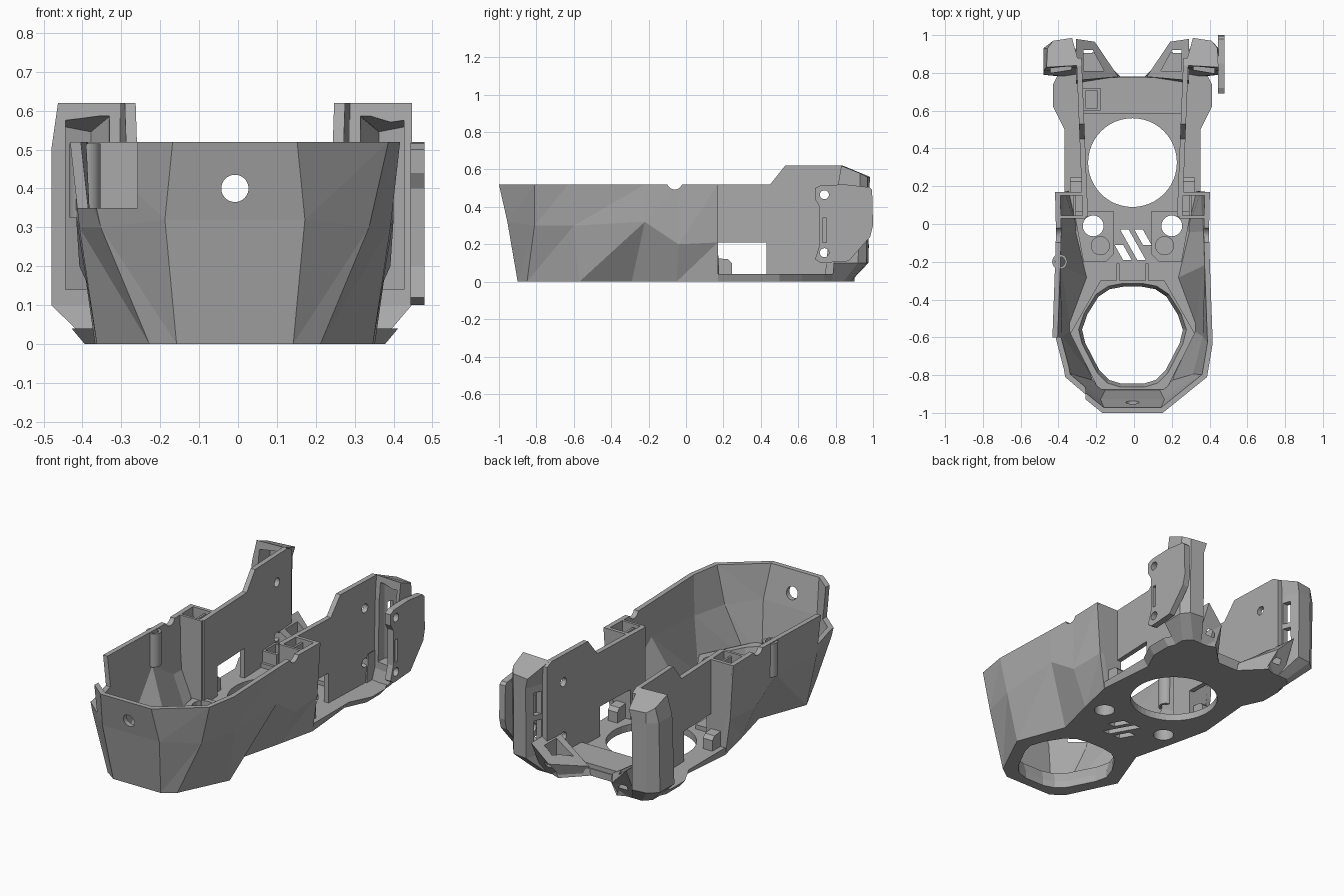
import bpy, bmesh, math
from mathutils import Matrix, Vector

old = bpy.data.objects.get("Cube")
if old:
    bpy.data.objects.remove(old, do_unlink=True)

grey = bpy.data.materials.new("warm grey plastic")
grey.use_nodes = True
COL = (0.4, 0.4, 0.4, 1)
grey.diffuse_color = COL
grey.node_tree.nodes["Principled BSDF"].inputs["Base Color"].default_value = COL
AXIS = Vector((-.008, 0, 0))  # plane of symmetry, offset by the one-sided wing


def finish(name, bm):
    bmesh.ops.recalc_face_normals(bm, faces=bm.faces)
    bmesh.ops.translate(bm, verts=bm.verts, vec=AXIS)
    me = bpy.data.meshes.new(name)
    bm.to_mesh(me)
    bm.free()
    me.materials.append(grey)
    ob = bpy.data.objects.new(name, me)
    bpy.context.collection.objects.link(ob)
    return ob


def loft(name, rings, closed=True):
    """Skin a stack of rings: a capped solid, or an open sheet of mirrored facets."""
    bm = bmesh.new()
    vs = [[bm.verts.new(p) for p in r] for r in rings]
    n = len(vs[0])
    for a, b in zip(vs, vs[1:]):
        for i in range(n if closed else n - 1):
            j = (i + 1) % n
            if closed or i == n // 2 - 1:
                bm.faces.new((a[i], a[j], b[j], b[i]))
            elif i >= n // 2:
                bm.faces.new((a[i], a[j], b[j]))
                bm.faces.new((a[i], b[j], b[i]))
            else:
                bm.faces.new((a[i], a[j], b[i]))
                bm.faces.new((a[j], b[j], b[i]))
    if closed:
        bm.faces.new(vs[0][::-1])
        bm.faces.new(vs[-1])
    return finish(name, bm)


def prism(name, plan, z0, z1):
    return loft(name, [[(x, y, z) for x, y in plan] for z in (z0, z1)])


def box(name, x0, x1, y0, y1, z0, z1):
    x0, x1 = sorted((x0, x1))
    return prism(name, [(x0, y0), (x1, y0), (x1, y1), (x0, y1)], z0, z1)


def side_profile(name, prof, x_at):
    """Extrude a (y, z) profile sideways between two x functions of y."""
    return loft(name, [[(f(y), y, z) for y, z in prof] for f in x_at])


def rod(name, c, r, depth, axis="Z"):
    bm = bmesh.new()
    turn = {"X": Matrix.Rotation(math.pi / 2, 4, "Y"),
            "Y": Matrix.Rotation(math.pi / 2, 4, "X"), "Z": Matrix()}[axis]
    bmesh.ops.create_cone(bm, cap_ends=True, segments=48, radius1=r, radius2=r,
                          depth=depth, matrix=Matrix.Translation(c) @ turn)
    return finish(name, bm)


def apply(ob, mod):
    bpy.context.view_layer.objects.active = ob
    bpy.ops.object.modifier_apply(modifier=mod.name)


def cut(ob, *cutters):
    for c in cutters:
        c.hide_render = True
        m = ob.modifiers.new("cut", "BOOLEAN")
        m.operation, m.solver, m.object = "DIFFERENCE", "EXACT", c
        apply(ob, m)
        bpy.data.objects.remove(c, do_unlink=True)


def both(half):
    """Mirror a half outline running from the front to the back."""
    return [(-p[0], *p[1:]) for p in reversed(half)] + list(half)


# Faceted front cowl: waisted foot, flared middle, level rim
foot = [(.15, -.9), (.22, -.85), (.355, -.57), (.25, -.29), (.31, -.05), (.36, .17)]
middle = [(.18, -.955, .32), (.345, -.81, .3), (.4, -.6, .3),
          (.408, -.22, .32), (.4, -.04, .2), (.39, .17, .21)]
rim = [(.16, -1), (.395, -.81), (.425, -.63), (.41, -.22), (.405, -.04), (.41, .17)]
cowl = loft("front_cowl", [both([(x, y, 0) for x, y in foot]), both(middle),
                           both([(x, y, .52) for x, y in rim])], closed=False)
# make the faces point outwards before thickening inwards
if sum(p.normal.dot(Vector((p.center.x, p.center.y + .4, 0)))
       for p in cowl.data.polygons) < 0:
    cowl.data.flip_normals()
solid = cowl.modifiers.new("wall", "SOLIDIFY")
solid.thickness, solid.offset, solid.use_even_offset = .028, -1, True
apply(cowl, solid)
for v in cowl.data.vertices:  # level the rim and the foot
    v.co.z = .52 if v.co.z > .46 else 0 if v.co.z < .06 else v.co.z
cut(cowl,
    rod("c", (0, -.95, .4), .035, .3, "Y"),
    rod("c", (0, -.06, .535), .042, 2, "X"),
    box("c", -.6, -.25, -1.1, -.6, .35, .7))

# Floor plate with a chamfered edge at the rear
plan = foot + [(.36, .5), (.42, .62), (.42, .74), (.37, .84), (.2, .9), (.07, .78)]
low = [(x * .92 if y > .4 else x, y) for x, y in plan]
floor = loft("floor_plate", [both([(x, y, z) for x, y in p])
                             for p, z in ((low, 0), (plan, .04))])
opening = [(.06, -.845), (.125, -.825), (.175, -.775), (.25, -.63), (.267, -.56),
           (.24, -.48), (.18, -.385), (.12, -.345), (.05, -.332)]
slits = [prism("c", [(x, y), (x + .045, y), (x + .045 - w, y + h), (x - w, y + h)], -1, 1)
         for x, y, w, h in ((-.05, -.19, .045, .08), (.025, -.19, .09, .16),
                            (.055, -.11, .045, .08))]
cut(floor, rod("c", (0, .325, 0), .235, 1), prism("c", both(opening), -1, 1), *slits)

# Hexagonal collar around the front opening
collar = prism("front_collar", both([(.18, -.875), (.33, -.58), (.17, -.3)]), .03, .1)
cut(collar, loft("c", [both([(x * k, -.58 + (y + .58) * k, z) for x, y in opening])
                       for k, z in ((1, 0), (1, .04), (1.08, .11))]))

for s, side in ((1, "left"), (-1, "right")):
    # Screw pad and stud on the floor
    pad = prism(side + "_screw_pad", [(s * x, y) for x, y in
                ((.1, .07), (.1, -.16), (.14, -.2), (.26, -.2), (.31, .07))], .03, .065)
    for ob in (pad, floor):
        cut(ob, rod("c", (s * .208, -.01, 0), .055, 1))
    rod(side + "_stud", (s * .17, -.115, .05), .05, .05)
    box(side + "_collar_rib", s * .07, s * .085, -.3, -.21, .03, .1)

    # Tall inner side wall with its window and fixing holes
    prof = [(.04, .02), (.04, .52), (.45, .52), (.53, .62), (.84, .62), (.88, .6), (.88, .02)]
    wall = side_profile(side + "_side_wall", prof, [
        lambda y: s * (.234 + .04 * y), lambda y: s * (.262 + .04 * y)])
    cut(wall, box("c", s * .1, s * .5, .17, .43, .04, .21),
        *[rod("c", (s * .28, .74, z), .025, .2, "X") for z in (.155, .465)])
    side_profile(side + "_window_foot",
                 [(.17, .03), (.17, .125), (.225, .12), (.245, .1), (.245, .03)],
                 [lambda y: s * .27, lambda y: s * .33])

    # Square pocket joining the wall to the cowl
    for part, y0, y1, reach in (("front", .03, .045, (.31, .385, .39)),
                                ("back", .15, .17, (.345, .38, .4))):
        loft(side + "_pocket_" + part, [
            [(s * a, b, z) for a, b in ((.245, y0), (x, y0), (x, y1), (.245, y1))]
            for x, z in zip(reach, (.02, .2, .52))])
    box(side + "_pocket_rib", s * .3, s * .312, .045, .15, .03, .5)

    # Hollow rear arm with a tapered foot, sloping cap and slotted inner corner
    e = .455 if s > 0 else .472
    rings = [
        [(.28, .78, 0), (.37, .78, 0), (.37, .84, 0), (.33, .88, 0), (.27, .88, 0)],
        [(.28, .82, .1), (e, .79, .1), (e, .92, .1), (.42, .965, .1), (.335, .975, .1)],
        [(.28, .83, .5), (e, .81, .5), (e, .93, .5), (.42, .97, .5), (.335, .98, .5)],
        [(.28, .84, .62), (.455, .83, .62), (.45, .93, .58), (.42, .97, .56), (.32, .985, .56)]]
    arm = loft(side + "_rear_arm", [[(s * x, y, z) for x, y, z in r] for r in rings])
    hollow = ((.315, .7), (.435, .7), (.435, .92), (.37, .945), (.325, .87))
    cut(arm, loft("c", [[(s * x, y, z - max(0, y - .84) * k) for x, y in hollow]
                        for z, k in ((.14, 0), (.598, .5))]))
    for ob in (arm, wall):
        cut(ob, *[box("c", s * .24, s * .35, .885, .93, z, z + .13) for z in (.17, .33)])

    # Slanted air duct at the foot of the arm
    duct = loft(side + "_air_duct", [
        [(s * x, y, z) for x, y, z in ((.075, .78, 0), (.18, .88, 0), (.3, .88, 0), (.3, .74, 0))],
        [(s * x, y, z) for x, y, z in ((.075, .78, .05), (.2, .965, .1), (.3, .98, .2), (.3, .76, .2))]])
    cut(duct, prism("c", [(s * x, y) for x, y in
                          ((.15, .81), (.21, .92), (.26, .92), (.26, .81))], .05, .4))

# Rear cross bar and small bracket
box("rear_cross_bar", -.27, .27, .585, .775, .03, .065)
bracket = box("cross_bar_bracket", -.27, -.17, .6, .72, .05, .13)
cut(bracket, box("c", -.25, -.185, .615, .705, .07, .3))

# Mounting wing on the outer side of the left arm
wing_prof = [(.69, .5), (.72, .515), (.85, .52), (.98, .505), (.995, .49), (1, .3), (.985, .24),
             (.87, .11), (.72, .1), (.69, .12), (.715, .2), (.715, .4), (.69, .44)]
wing = side_profile("mounting_wing", wing_prof, [lambda y: .452, lambda y: .488])
cut(wing, *[rod("c", (.466, .74, z), .024, .2, "X") for z in (.155, .465)],
    box("c", .4, .55, .73, .752, .21, .34))

# Cable guide tube set into the right wall
tube = rod("cable_guide", (-.385, -.2, .42), .04, .19)
cut(tube, rod("c", (-.385, -.2, .4), .027, 1))
